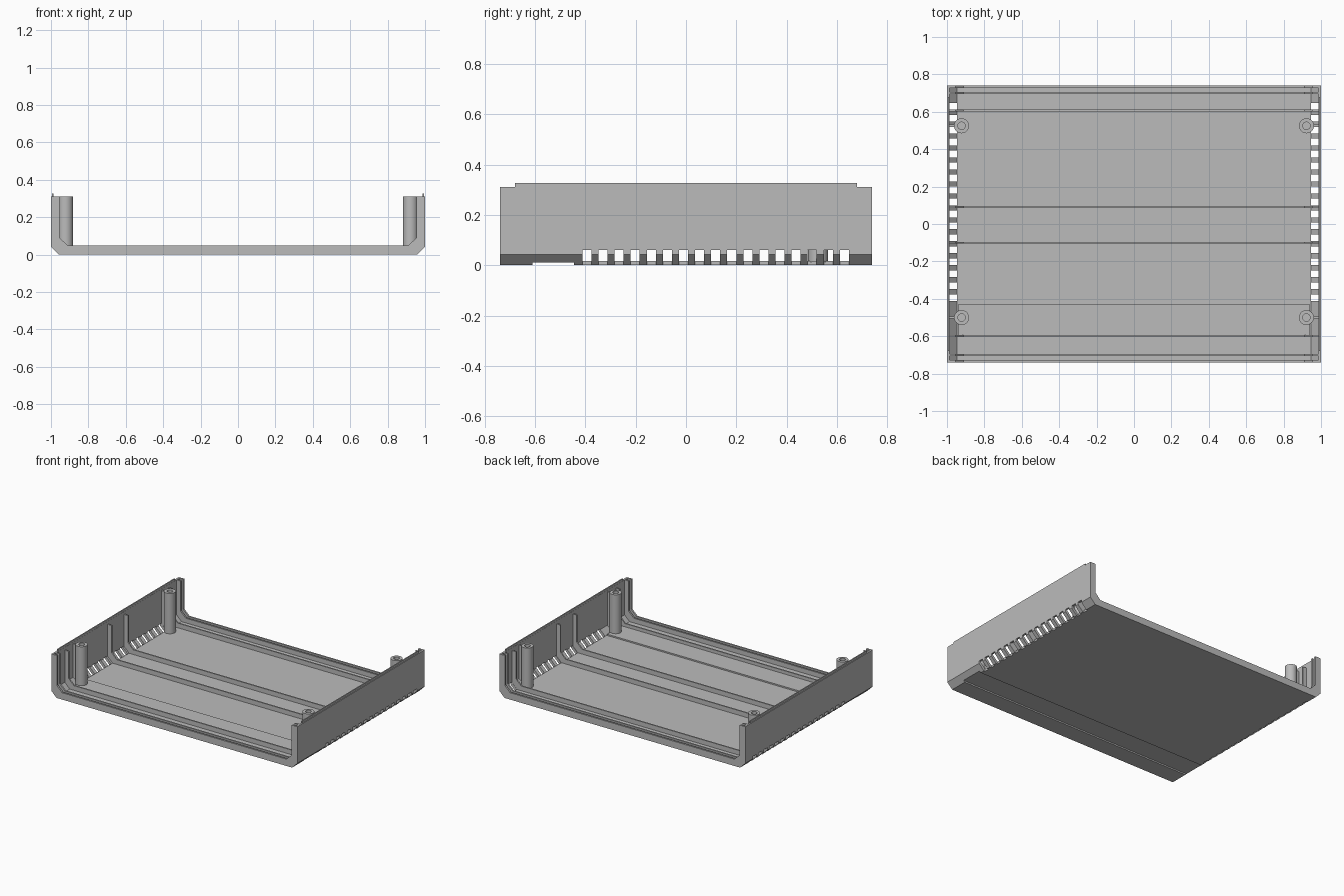
import bpy
import bmesh
import math

if "Cube" in bpy.data.objects:
    bpy.data.objects.remove(bpy.data.objects["Cube"])

grey = bpy.data.materials.new("plain_grey")
grey.diffuse_color = (0.5, 0.5, 0.5, 1)
grey.use_nodes = True
grey.node_tree.nodes["Principled BSDF"].inputs["Base Color"].default_value = grey.diffuse_color


def finish(name, bm):
    bmesh.ops.recalc_face_normals(bm, faces=bm.faces)
    mesh = bpy.data.meshes.new(name)
    bm.to_mesh(mesh)
    bm.free()
    mesh.materials.append(grey)
    obj = bpy.data.objects.new(name, mesh)
    bpy.context.collection.objects.link(obj)
    return obj


def extrude_profile(name, points, y0, y1):
    """Closed xz outline, extruded along y."""
    bm = bmesh.new()
    face = bm.faces.new([bm.verts.new((x, y0, z)) for x, z in points])
    new = bmesh.ops.extrude_face_region(bm, geom=[face])["geom"]
    verts = [v for v in new if isinstance(v, bmesh.types.BMVert)]
    bmesh.ops.translate(bm, verts=verts, vec=(0, y1 - y0, 0))
    return finish(name, bm)


def add_box(bm, x0, x1, y0, y1, z0, z1):
    verts = bmesh.ops.create_cube(bm, size=1)["verts"]
    for v in verts:
        v.co = ((x0 + x1) / 2 + v.co.x * (x1 - x0),
                (y0 + y1) / 2 + v.co.y * (y1 - y0),
                (z0 + z1) / 2 + v.co.z * (z1 - z0))


def box(name, *dims):
    bm = bmesh.new()
    add_box(bm, *dims)
    return finish(name, bm)


def u_profile(outer, inner):
    """U section from the left halves of its outer and inner lines, top to bottom."""
    mirror = lambda pts: [(-x, z) for x, z in reversed(pts)]
    return outer + mirror(outer) + list(reversed(mirror(inner))) + list(reversed(inner))


# Thin tray with chamfered lower corners
tray = extrude_profile("tray_shell", u_profile(
    [(-1, 0.312), (-1, 0.042), (-0.958, 0)],
    [(-0.986, 0.312), (-0.986, 0.055), (-0.946, 0.016)]), -0.74, 0.74)

# Cutter for corner vents and the shallow underside recess
bm = bmesh.new()
for i in range(17):
    y = -0.394 + i * 0.064
    for x0, x1 in ((-1.1, -0.947), (0.947, 1.1)):
        add_box(bm, x0, x1, y - 0.018, y + 0.018, -0.1, 0.06)
add_box(bm, -1.2, 1.2, -0.61, -0.446, -0.2, 0.01)
cutter = finish("vent_cutter", bm)
cutter.hide_render = True
cutter.hide_viewport = True
cut = tray.modifiers.new("vents", "BOOLEAN")
cut.operation = "DIFFERENCE"
cut.solver = "EXACT"
cut.use_self = True
cut.object = cutter

# Raised floor over the recess
box("raised_floor", -0.942, 0.942, -0.6, -0.43, 0.012, 0.026)


# Ribs running up both walls and across the floor
def rib(name, y0, y1, top):
    extrude_profile(name, u_profile(
        [(-0.992, top), (-0.992, 0.046), (-0.958, 0.012)],
        [(-0.955, top), (-0.955, 0.092), (-0.912, 0.05)]), y0, y1)


for side, word in ((-1, "front"), (1, "back")):
    for part, a, b in (("end_flange", 0.727, 0.74), ("panel_rib", 0.695, 0.707)):
        rib(word + "_" + part, *sorted((side * a, side * b)), 0.312)
for i, y in enumerate((-0.598, -0.1, 0.091, 0.606)):
    rib("cross_rib_%d" % (i + 1), y - 0.005, y + 0.005, 0.29)


# Hollow screw posts with a web to the wall
def post(name, x, y):
    bm = bmesh.new()
    n = 32
    rings = []
    for r, z in ((0.04, 0.012), (0.04, 0.312), (0.02, 0.312), (0.02, 0.06)):
        rings.append([bm.verts.new((x + r * math.cos(2 * math.pi * k / n),
                                    y + r * math.sin(2 * math.pi * k / n), z))
                      for k in range(n)])
    for a, b in zip(rings, rings[1:]):
        for k in range(n):
            j = (k + 1) % n
            bm.faces.new((a[k], a[j], b[j], b[k]))
    bm.faces.new(rings[0])
    bm.faces.new(rings[-1])
    obj = finish(name, bm)
    bpy.ops.object.select_all(action="DESELECT")
    obj.select_set(True)
    bpy.context.view_layer.objects.active = obj
    bpy.ops.object.shade_smooth_by_angle(angle=math.radians(35))


for side, word in ((-1, "left"), (1, "right")):
    for y, end in ((-0.5, "front"), (0.525, "back")):
        post(f"{end}_{word}_screw_post", side * 0.922, y)
        x0, x1 = sorted((side * 0.99, side * 0.955))
        box(f"{end}_{word}_post_web", x0, x1, y - 0.006, y + 0.006, 0.045, 0.3)
    # Locating lip along the wall top
    x0, x1 = sorted((side * 0.987, side * 0.995))
    box(word + "_wall_lip", x0, x1, -0.68, 0.68, 0.3, 0.327)
